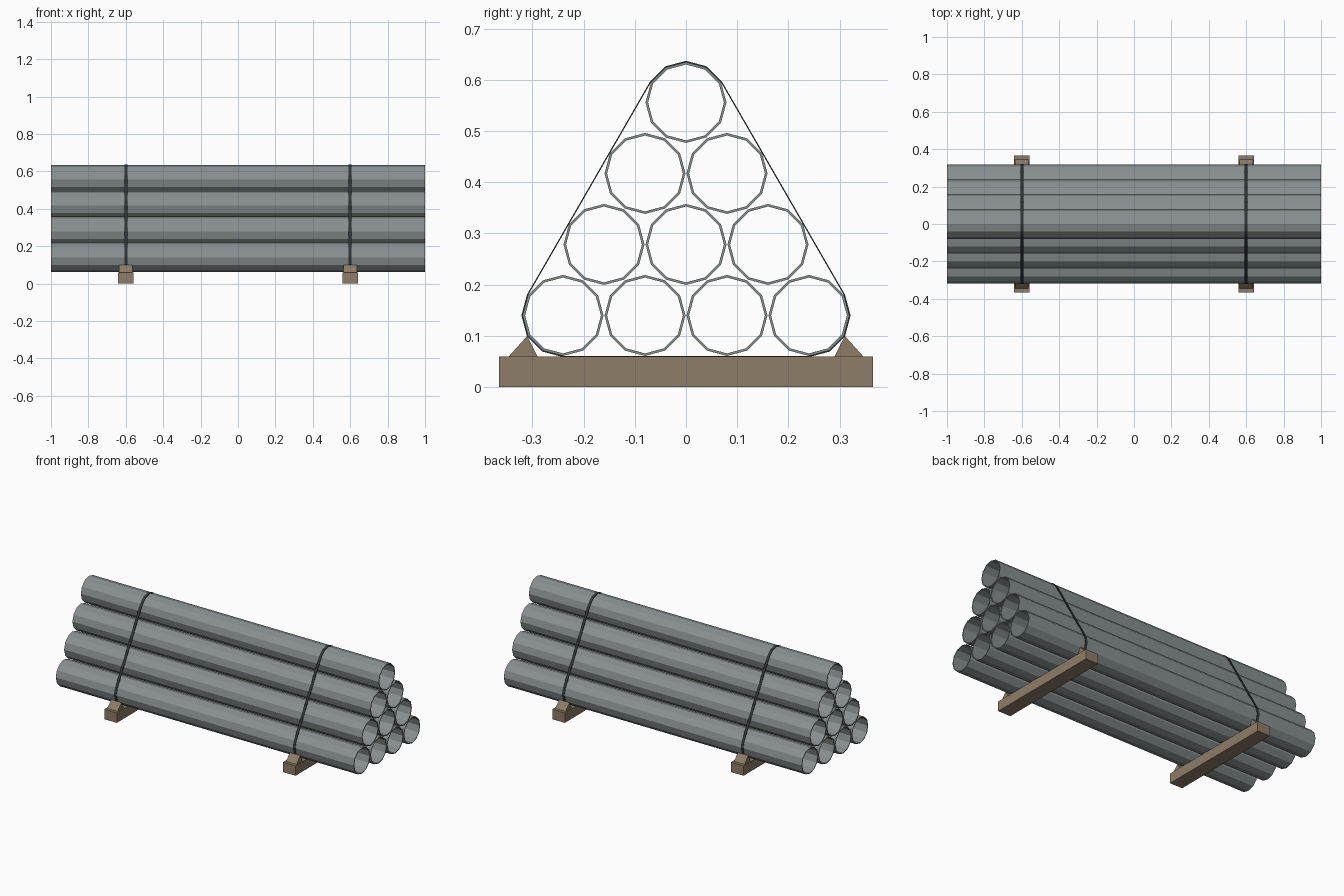
import bpy, bmesh, math

if "Cube" in bpy.data.objects:
    bpy.data.objects.remove(bpy.data.objects["Cube"])

PITCH, PIPE_R, WALL, SIDES = 0.16, 0.079, 0.005, 12
ROW_H = PITCH * math.sin(math.radians(60))
BASE_Z = 0.14


def material(name, rgb):
    m = bpy.data.materials.new(name)
    m.diffuse_color = (*rgb, 1.0)
    m.use_nodes = True
    m.node_tree.nodes["Principled BSDF"].inputs["Base Color"].default_value = m.diffuse_color
    return m


STEEL = material("grey steel", (0.25, 0.28, 0.285))
TIMBER = material("brown timber", (0.27, 0.205, 0.138))
BAND = material("dark strap", (0.03, 0.034, 0.037))


def extrude_x(name, outer, x0, x1, mat, inner=None):
    """Extrude a (y, z) profile along x; an inner loop makes it hollow."""
    bm = bmesh.new()

    def walls(loop):
        a = [bm.verts.new((x0, y, z)) for y, z in loop]
        b = [bm.verts.new((x1, y, z)) for y, z in loop]
        for i in range(len(loop)):
            j = (i + 1) % len(loop)
            bm.faces.new((a[i], a[j], b[j], b[i]))
        return a, b

    ends = walls(outer)
    if inner:
        for o, n in zip(ends, walls(inner)):
            for i in range(len(o)):
                j = (i + 1) % len(o)
                bm.faces.new((o[i], o[j], n[j], n[i]))
    else:
        for e in ends:
            bm.faces.new(e)
    bmesh.ops.recalc_face_normals(bm, faces=bm.faces)
    me = bpy.data.meshes.new(name)
    bm.to_mesh(me)
    bm.free()
    me.materials.append(mat)
    ob = bpy.data.objects.new(name, me)
    bpy.context.collection.objects.link(ob)
    return ob


def arc(cy, cz, r, start=0, end=360 - 30):
    """Points every 30 degrees, counter-clockwise."""
    steps = round((end - start) / 30)
    angles = [math.radians(start + 30 * k) for k in range(steps + 1)]
    return [(cy + r * math.cos(t), cz + r * math.sin(t)) for t in angles]


# pyramid of pipes
for row in range(4):
    n = 4 - row
    for k in range(n):
        c = ((k - (n - 1) / 2) * PITCH, BASE_Z + row * ROW_H)
        extrude_x(f"pipe_{row + 1}_{k + 1}", arc(*c, PIPE_R), -1, 1, STEEL,
                  arc(*c, PIPE_R - WALL))


# strap loop around the three corner pipes
def strap_loop(r):
    return (arc(1.5 * PITCH, BASE_Z, r, -90, 30)
            + arc(0, BASE_Z + 3 * ROW_H, r, 30, 150)
            + arc(-1.5 * PITCH, BASE_Z, r, 150, 270))


for side, x in (("left", -0.6), ("right", 0.6)):
    extrude_x(f"strap_{side}", strap_loop(0.0812), x - 0.008, x + 0.008, BAND,
              strap_loop(0.0788))
    # timber bearer and its two chocks
    extrude_x(f"bearer_{side}",
              [(-0.365, 0), (0.365, 0), (0.365, 0.06), (-0.365, 0.06)],
              x - 0.042, x + 0.042, TIMBER)
    for end, s in (("front", -1), ("back", 1)):
        extrude_x(f"chock_{side}_{end}",
                  [(s * 0.346, 0.06), (s * 0.29, 0.06), (s * 0.31, 0.1)],
                  x - 0.035, x + 0.035, TIMBER)
